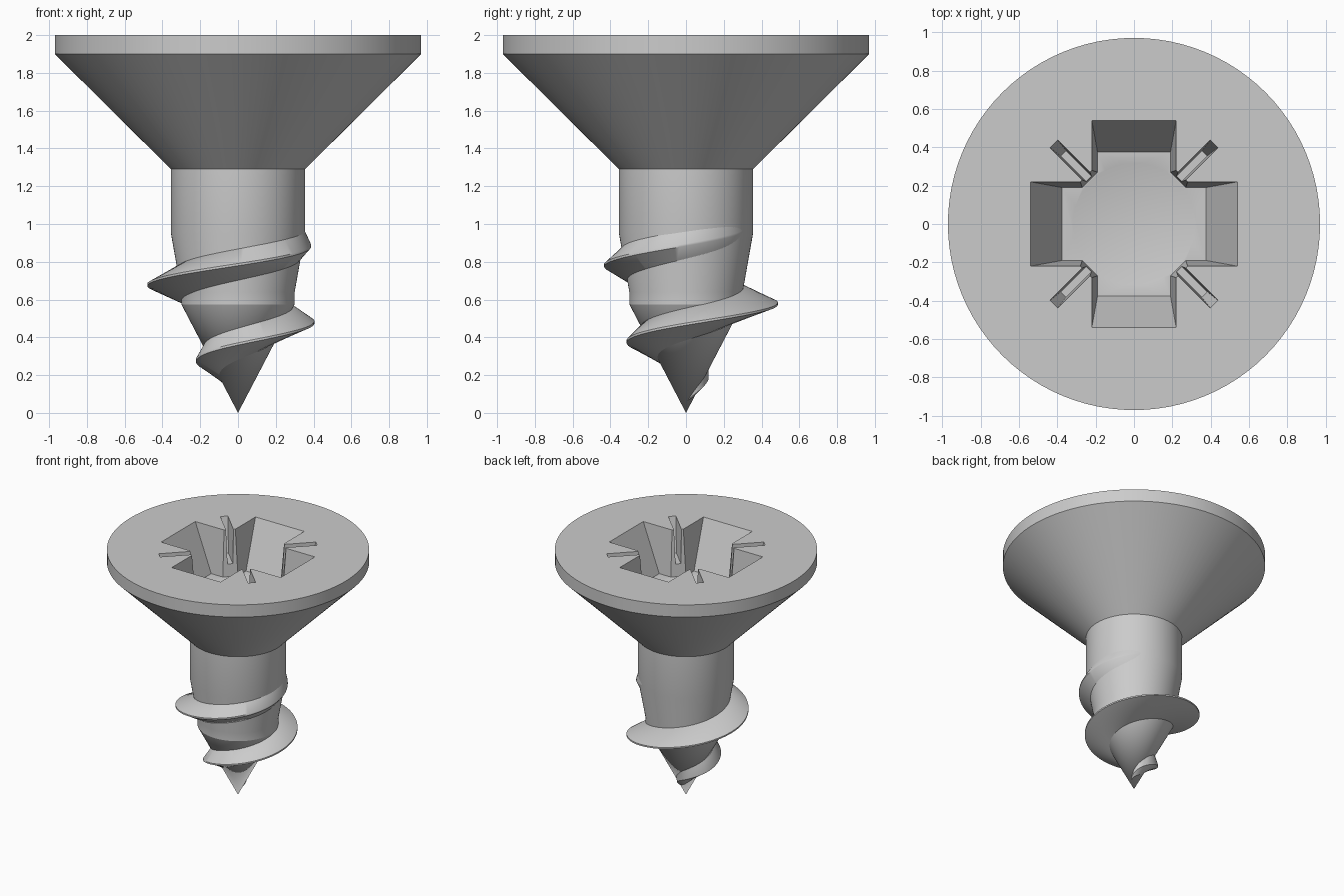
import bpy, bmesh, math
from math import sin, cos, pi, radians

if "Cube" in bpy.data.objects:
    bpy.data.objects.remove(bpy.data.objects["Cube"])


def make(name, bm):
    bmesh.ops.recalc_face_normals(bm, faces=bm.faces)
    me = bpy.data.meshes.new(name)
    bm.to_mesh(me)
    bm.free()
    ob = bpy.data.objects.new(name, me)
    bpy.context.collection.objects.link(ob)
    return ob


def loft(name, rings):
    """Skin closed rings of equal point count and cap both ends."""
    bm = bmesh.new()
    vs = [[bm.verts.new(p) for p in r] for r in rings]
    n = len(vs[0])
    for a, b in zip(vs, vs[1:]):
        for i in range(n):
            j = (i + 1) % n
            bm.faces.new((a[i], a[j], b[j], b[i]))
    bm.faces.new(vs[0])
    bm.faces.new(vs[-1])
    return make(name, bm)


def revolve(name, profile, seg=96):
    """Turn (radius, z) points around z; zero radius ends collapse to a point."""
    bm = bmesh.new()
    vs = [bm.verts.new((r, 0, z)) for r, z in profile]
    edges = [bm.edges.new(e) for e in zip(vs, vs[1:])]
    bmesh.ops.spin(bm, geom=vs + edges, cent=(0, 0, 0), axis=(0, 0, 1),
                   angle=2 * pi, steps=seg, use_merge=True)
    bmesh.ops.remove_doubles(bm, verts=bm.verts, dist=1e-5)
    return make(name, bm)


def smooth(ob, angle):
    bpy.ops.object.select_all(action='DESELECT')
    ob.select_set(True)
    bpy.context.view_layer.objects.active = ob
    bpy.ops.object.shade_smooth_by_angle(angle=radians(angle))


# screw body: point, core, shank and countersunk head
CORE = [(0, 0), (0.30, 0.575), (0.30, 0.64), (0.355, 0.95), (0.355, 1.29)]
body = revolve("screw_body", CORE + [(0.97, 1.90), (0.97, 2.0), (0, 2.0)])

# cross recess cutter, tapering to its floor
TOP, FLOOR = 2.0, 1.63


def cross_ring(t):
    end, half, inner = 0.54 - 0.165 * t, 0.22 - 0.03 * t, 0.28 - 0.01 * t
    arm = [(inner, -half), (end, -half), (end, half), (inner, half)]
    z = TOP + (FLOOR - TOP) * t
    return [(x * cos(k * pi / 2) - y * sin(k * pi / 2),
             x * sin(k * pi / 2) + y * cos(k * pi / 2), z)
            for k in range(4) for x, y in arm]


cutters = [loft("recess_cross_cutter", [cross_ring(-0.2), cross_ring(1)])]

# conical bottom of the recess
cutters.append(revolve("recess_cone_cutter",
                       [(0, FLOOR + 0.05), (0.318, FLOOR + 0.05), (0.318, FLOOR), (0, FLOOR - 0.12)], 64))


# four thin diagonal slots
def slot_ring(t, ang):
    out, w = 0.59 - 0.07 * t, 0.028 - 0.008 * t
    z = TOP - 0.27 * t
    return [(r * cos(ang) - s * sin(ang), r * sin(ang) + s * cos(ang), z)
            for r, s in ((0.2, -w), (out, -w), (out, w), (0.2, w))]


for k in range(4):
    a = pi / 4 + k * pi / 2
    cutters.append(loft("recess_slot_cutter", [slot_ring(-0.2, a), slot_ring(1, a)]))

bpy.context.view_layer.objects.active = body
for c in cutters:
    c.hide_render = True
    m = body.modifiers.new("cut", 'BOOLEAN')
    m.object, m.operation, m.solver = c, 'DIFFERENCE', 'EXACT'
    bpy.ops.object.modifier_apply(modifier=m.name)
    bpy.data.objects.remove(c)
smooth(body, 25)


# helical thread: crest radius varies with height, root follows the core
def interp(pts, z):
    z = min(max(z, pts[0][1]), pts[-1][1])
    for (r0, z0), (r1, z1) in zip(pts, pts[1:]):
        if z <= z1:
            return r0 + (r1 - r0) * (z - z0) / (z1 - z0)


CREST = [(0.025, 0.06), (0.11, 0.165), (0.21, 0.255), (0.305, 0.36), (0.40, 0.47),
         (0.475, 0.555), (0.49, 0.585), (0.48, 0.68), (0.43, 0.79), (0.385, 0.89), (0.345, 0.98)]
PITCH = 0.42
rings = []
STEPS = 220
for i in range(STEPS + 1):
    z = 0.06 + 0.92 * i / STEPS
    a = pi / 2 + (z - 0.575) / PITCH * 2 * pi
    crest = interp(CREST, z)
    h = min(0.09, 0.02 + 0.6 * (z - 0.06))
    lo = max(interp(CORE, z - h) - 0.01, 0.002)
    hi = max(interp(CORE, z + h) - 0.01, 0.002)
    section = [(lo * 0.6, z - h), (lo, z - h), (crest, z - 0.006),
               (crest, z + 0.006), (hi, z + h), (hi * 0.6, z + h)]
    rings.append([(r * cos(a), r * sin(a), max(zz, 0.02)) for r, zz in section])
thread = loft("screw_thread", rings)
smooth(thread, 40)
